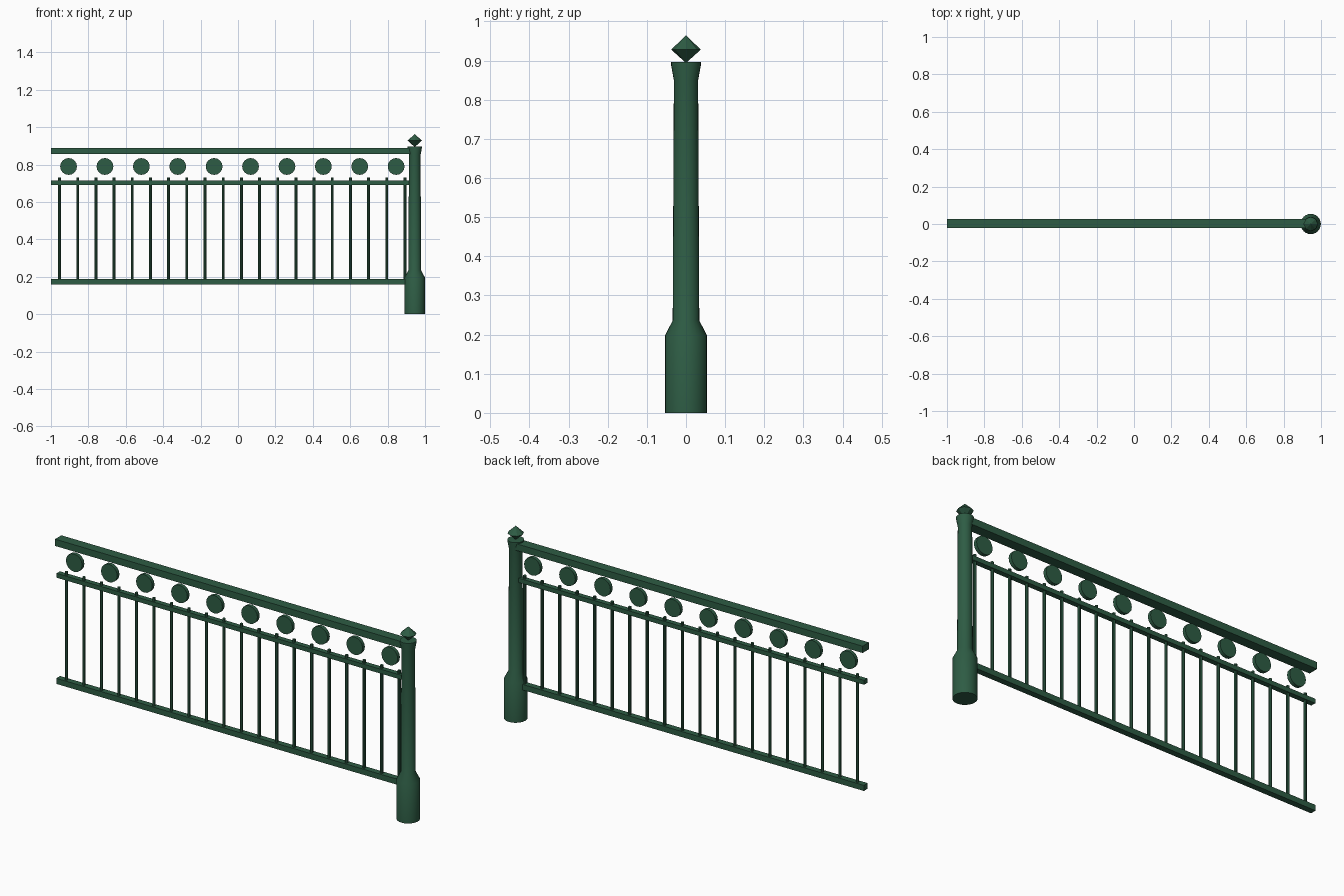
import bpy, bmesh, math

cube = bpy.data.objects.get("Cube")
if cube:
    bpy.data.objects.remove(cube, do_unlink=True)

green = bpy.data.materials.new("dark_green_paint")
green.use_nodes = True
colour = (0.027, 0.107, 0.058, 1)
green.diffuse_color = colour
green.node_tree.nodes["Principled BSDF"].inputs["Base Color"].default_value = colour

RAIL_Y = 0.003
POST_X = 0.945


def finish(name, smooth=False):
    ob = bpy.context.object
    ob.name = name
    ob.data.materials.append(green)
    if smooth:
        bpy.ops.object.shade_smooth_by_angle(angle=math.radians(35))
    return ob


def box(name, x0, x1, z0, z1, depth):
    bpy.ops.mesh.primitive_cube_add(size=1, location=((x0 + x1) / 2, RAIL_Y, (z0 + z1) / 2))
    bpy.context.object.scale = (x1 - x0, depth, z1 - z0)
    bpy.ops.object.transform_apply(location=False, rotation=False, scale=True)
    return finish(name)


def turned(name, profile, sides, smooth):
    """Spin a (radius, height) profile around the post axis."""
    bm = bmesh.new()
    verts = [bm.verts.new((r, 0, z)) for r, z in profile]
    edges = [bm.edges.new(pair) for pair in zip(verts, verts[1:])]
    bmesh.ops.spin(bm, geom=verts + edges, axis=(0, 0, 1), cent=(0, 0, 0),
                   steps=sides, angle=math.tau)
    bmesh.ops.remove_doubles(bm, verts=bm.verts, dist=0.0001)
    bmesh.ops.recalc_face_normals(bm, faces=bm.faces)
    mesh = bpy.data.meshes.new(name)
    bm.to_mesh(mesh)
    bm.free()
    ob = bpy.data.objects.new(name, mesh)
    bpy.context.collection.objects.link(ob)
    bpy.ops.object.select_all(action="DESELECT")
    bpy.context.view_layer.objects.active = ob
    ob.select_set(True)
    ob.location.x = POST_X
    return finish(name, smooth)


# Rails
box("handrail", -1, POST_X, 0.856, 0.89, 0.05)
box("middle_rail", -1, POST_X, 0.692, 0.714, 0.026)
box("bottom_rail", -1, POST_X, 0.16, 0.188, 0.03)

# Balusters
for i in range(20):
    x = -0.954 + i * 0.0972
    bpy.ops.mesh.primitive_cylinder_add(vertices=8, radius=0.0075, depth=0.555,
                                        location=(x, RAIL_Y, 0.4525))
    finish(f"baluster_{i + 1}", True)

# Row of discs under the handrail
for i in range(10):
    bpy.ops.mesh.primitive_cylinder_add(vertices=16, radius=0.045, depth=0.018,
                                        location=(-0.906 + i * 0.1946, RAIL_Y, 0.79),
                                        rotation=(math.pi / 2, 0, 0))
    finish(f"disc_{i + 1}", True)

# Post with a wide foot and flared head
turned("post", [(0, 0), (0.054, 0), (0.054, 0.197), (0.034, 0.236), (0.031, 0.85),
                (0.038, 0.888), (0.038, 0.896), (0, 0.896)], 24, True)

# Pointed finial
turned("finial", [(0, 0.894), (0.038, 0.928), (0, 0.964)], 8, False)
